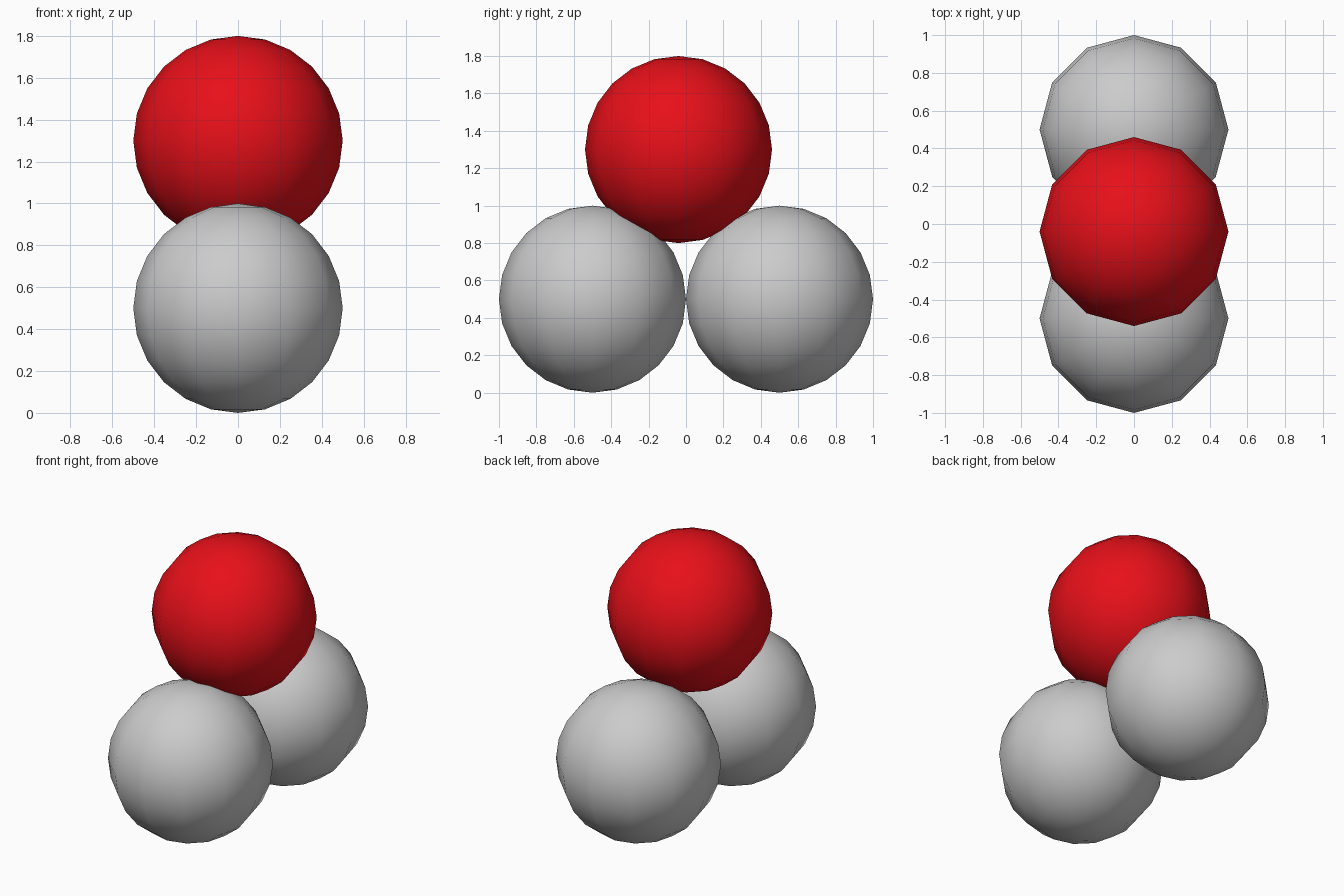
import bpy

if "Cube" in bpy.data.objects:
    bpy.data.objects.remove(bpy.data.objects["Cube"])

# Red finish for the upper ball
red = bpy.data.materials.new("red")
red.diffuse_color = (0.8, 0.005, 0.01, 1)
red.use_nodes = True
red.node_tree.nodes["Principled BSDF"].inputs["Base Color"].default_value = red.diffuse_color


def ball(name, location, material=None):
    bpy.ops.mesh.primitive_uv_sphere_add(
        segments=12, ring_count=12, radius=0.5, location=location)
    obj = bpy.context.object
    obj.name = name
    bpy.ops.object.shade_smooth()
    if material:
        obj.data.materials.append(material)
    return obj


# Two lower balls touching at the centre
for name, y in (("front_ball", -0.5), ("back_ball", 0.5)):
    ball(name, (0, y, 0.5))

# Upper ball sunk slightly into the pair
ball("upper_ball", (0, -0.04, 1.3), red)
